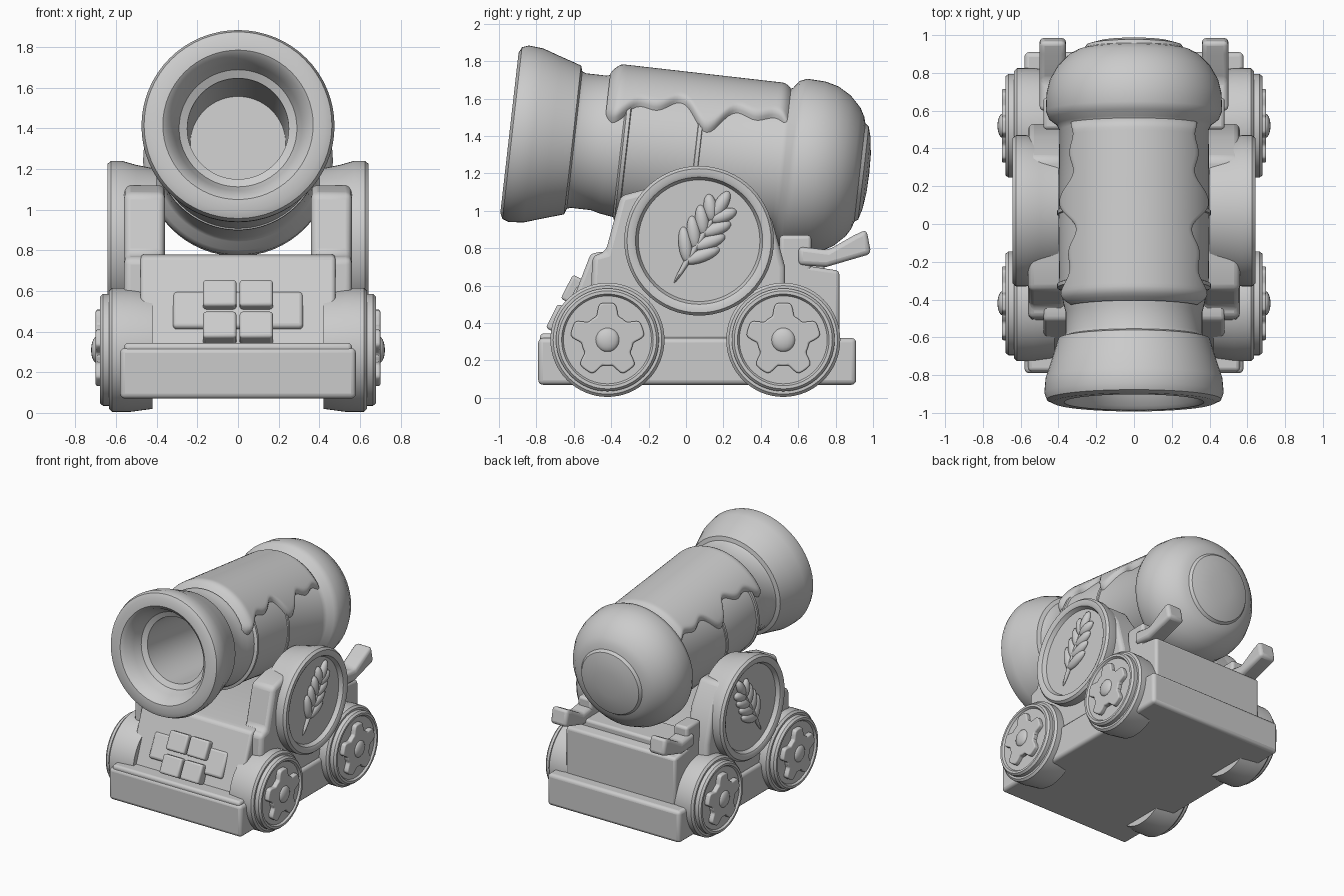
import bpy, bmesh, math
from math import sin, cos, pi, radians

cube = bpy.data.objects.get("Cube")
if cube:
    bpy.data.objects.remove(cube, do_unlink=True)

GREY = (0.6, 0.6, 0.6, 1)
mat = bpy.data.materials.new("plain grey")
mat.use_nodes = True
mat.diffuse_color = GREY
bsdf = mat.node_tree.nodes["Principled BSDF"]
bsdf.inputs["Base Color"].default_value = GREY
bsdf.inputs["Roughness"].default_value = 0.7


def finish(name, bm, bevel=0.0, angle=35):
    bmesh.ops.recalc_face_normals(bm, faces=bm.faces)
    mesh = bpy.data.meshes.new(name)
    bm.to_mesh(mesh)
    bm.free()
    ob = bpy.data.objects.new(name, mesh)
    bpy.context.collection.objects.link(ob)
    mesh.materials.append(mat)
    if bevel:
        mod = ob.modifiers.new("Bevel", "BEVEL")
        mod.width = bevel
        mod.segments = 3
        mod.limit_method = "ANGLE"
    bpy.ops.object.select_all(action="DESELECT")
    ob.select_set(True)
    bpy.context.view_layer.objects.active = ob
    bpy.ops.object.shade_smooth_by_angle(angle=radians(angle))
    return ob


def prism(name, outline, x0, x1, bevel=0.02):
    """Extrude a (y, z) outline from x0 to x1."""
    bm = bmesh.new()
    a = [bm.verts.new((x0, y, z)) for y, z in outline]
    b = [bm.verts.new((x1, y, z)) for y, z in outline]
    bm.faces.new(a)
    bm.faces.new(b)
    for i in range(len(a)):
        j = (i + 1) % len(a)
        bm.faces.new((a[i], a[j], b[j], b[i]))
    return finish(name, bm, bevel)


def box(name, x0, x1, y0, y1, z0, z1, bevel=0.02):
    return prism(name, [(y0, z0), (y1, z0), (y1, z1), (y0, z1)], x0, x1, bevel)


def lathe(name, profile, loc, rot, steps=64):
    """Spin (distance, radius) points about the local y axis."""
    bm = bmesh.new()
    vs = [bm.verts.new((r, t, 0)) for t, r in profile]
    edges = [bm.edges.new(e) for e in zip(vs, vs[1:])]
    bmesh.ops.spin(bm, geom=vs + edges, cent=(0, 0, 0), axis=(0, 1, 0),
                   angle=2 * pi, steps=steps)
    bmesh.ops.remove_doubles(bm, verts=bm.verts, dist=0.0005)
    ob = finish(name, bm)
    ob.location, ob.rotation_euler = loc, rot
    return ob


def blob(name, loc, size, tilt):
    """Stretched ball whose long local y axis is tilted about x."""
    bm = bmesh.new()
    bmesh.ops.create_uvsphere(bm, u_segments=16, v_segments=10, radius=1)
    bmesh.ops.scale(bm, vec=size, verts=bm.verts)
    ob = finish(name, bm)
    ob.location, ob.rotation_euler = loc, (tilt, 0, 0)


# Barrel with flared muzzle, hollow bore, breech band and domed end
PIVOT, TILT = (0, 0, 1.31), (radians(-6.5), 0, 0)
lathe("barrel", [
    (-0.12, 0), (-0.12, 0.235), (-0.78, 0.25), (-0.8, 0.29), (-0.86, 0.315),
    (-0.93, 0.345), (-0.95, 0.37), (-0.95, 0.43), (-0.935, 0.462), (-0.9, 0.475),
    (-0.82, 0.468), (-0.72, 0.435), (-0.64, 0.41), (-0.61, 0.40), (-0.6, 0.37),
    (-0.58, 0.362), (-0.47, 0.362), (-0.42, 0.375), (-0.35, 0.385), (-0.34, 0.395),
    (0, 0.4), (0.5, 0.395), (0.53, 0.41), (0.56, 0.45), (0.6, 0.467),
    (0.7, 0.463), (0.77, 0.445), (0.84, 0.405), (0.9, 0.345), (0.925, 0.30),
    (0.935, 0.265), (0.955, 0.25), (0.972, 0.19), (0.983, 0.1), (0.986, 0)],
    PIVOT, TILT)

# Narrow straps on the barrel
for i, t in enumerate((-0.33, 0.06)):
    lathe(f"barrel_strap_{i}", [(t - 0.02, 0.38), (t - 0.01, 0.407),
                                (t + 0.01, 0.407), (t + 0.02, 0.38)], PIVOT, TILT)

# Draped sleeve with a dripping wavy hem over the top of the barrel
bm = bmesh.new()
NT, NA = 56, 48
grid = []
for i in range(NT + 1):
    u = i / NT
    t = -0.45 + 0.99 * u
    hem = radians(60 + 8 * sin(13 * u + 0.5) + 6 * sin(24 * u + 1))
    row = []
    for k in range(NA + 1):
        w = 2 * k / NA - 1
        a = hem * w
        edge = max(0, (abs(w) - 0.88) / 0.12)
        end = max(0, 1 - min(u, 1 - u) / 0.07)
        r = 0.432 - 0.045 * edge ** 2 - 0.055 * end ** 2
        row.append(bm.verts.new((r * sin(a), t, r * cos(a))))
    grid.append(row)
for p, q in zip(grid, grid[1:]):
    for k in range(NA):
        bm.faces.new((p[k], p[k + 1], q[k + 1], q[k]))
drape = finish("barrel_drape", bm, angle=60)
drape.location, drape.rotation_euler = PIVOT, TILT

# Carriage base and stepped body
box("base", -0.58, 0.58, -0.79, 0.91, 0.07, 0.32, 0.025)
prism("body", [(-0.69, 0.3), (0.82, 0.3), (0.82, 0.68), (0.55, 0.72),
               (-0.46, 0.78), (-0.51, 0.77)], -0.48, 0.48)
box("rear_sill", -0.4, 0.4, 0.45, 0.74, 0.66, 0.74)
box("front_ledge", -0.56, 0.56, -0.78, -0.6, 0.28, 0.345)

# Sloping front plate with a two by two set of blocks
SLOPE = radians(-27)
plate = box("front_band", -0.32, 0.32, -0.03, 0.1, -0.1, 0.1)
plate.location, plate.rotation_euler = (0, -0.6, 0.5), (SLOPE, 0, 0)
for sx in (-1, 1):
    for sz in (-1, 1):
        block = box("front_block", -0.082, 0.082, -0.07, 0.1, -0.072, 0.072, 0.015)
        block.location = (0.09 * sx, -0.615 + 0.04 * sz, 0.485 + 0.078 * sz)
        block.rotation_euler = (SLOPE, 0, 0)

# Side parts, built on both sides
WHEEL_R = 0.29
for s, side in ((1, "left"), (-1, "right")):
    spin = (0, 0, -s * pi / 2)

    # Cheek that cradles the barrel
    prism(f"{side}_cheek", [(-0.52, 0.3), (0.53, 0.3), (0.53, 0.7), (0.46, 0.95),
                            (0.35, 1.12), (-0.2, 1.12), (-0.35, 1.08), (-0.43, 0.78),
                            (-0.5, 0.76)], s * 0.36, s * 0.56, 0.03)

    # Round shield with a raised rim
    lathe(f"{side}_shield", [(0.40, 0), (0.40, 0.36), (0.5, 0.38), (0.57, 0.4),
                             (0.625, 0.4), (0.643, 0.385), (0.643, 0.355),
                             (0.635, 0.34), (0.605, 0.325), (0.605, 0)],
          (0, 0.07, 0.84), spin)

    # Leaf relief: stem, paired leaflets and tip
    ly, lz, lean = -0.06, 0.62, radians(59)
    blob(f"{side}_leaf_stem", (s * 0.61, 0.06, 0.82), (0.022, 0.24, 0.018), lean)
    for k in range(4):
        d = 0.13 + 0.085 * k
        size = 0.1 - 0.008 * k
        for turn in (-1, 1):
            ang = lean + turn * radians(38)
            y = ly + d * cos(lean) + size * 0.85 * cos(ang)
            z = lz + d * sin(lean) + size * 0.85 * sin(ang)
            blob(f"{side}_leaflet", (s * 0.61, y, z), (0.032, size, 0.036), ang)
    blob(f"{side}_leaf_tip", (s * 0.61, 0.185, 1.03), (0.032, 0.085, 0.036), lean)

    # Wheels with a notched flower boss and round hub
    for wy, end in ((-0.42, "front"), (0.52, "rear")):
        loc = (0, wy, 0.31)
        lathe(f"{side}_{end}_wheel", [
            (0.42, 0), (0.42, WHEEL_R), (0.53, WHEEL_R + 0.015), (0.62, WHEEL_R + 0.015),
            (0.635, WHEEL_R), (0.635, 0.275), (0.665, 0.275), (0.68, 0.262),
            (0.68, 0.245), (0.665, 0.235), (0.665, 0)], loc, spin)
        boss = []
        for k in range(100):
            a = 2 * pi * k / 100
            wave = max(-1, min(1, 2 * cos(5 * (a - pi / 2))))
            r = 0.168 + 0.03 * wave
            boss.append((wy + r * cos(a), 0.31 + r * sin(a)))
        prism(f"{side}_{end}_flower", boss, s * 0.64, s * 0.7, 0.01)
        blob(f"{side}_{end}_hub", (s * 0.695, wy, 0.31), (0.028, 0.065, 0.065), 0)

    # Rear lever handle on its mounting block
    box(f"{side}_lever_mount", s * 0.36, s * 0.48, 0.5, 0.67, 0.66, 0.87)
    prism(f"{side}_lever", [(0.6, 0.71), (0.75, 0.70), (0.99, 0.77), (0.965, 0.9),
                            (0.9, 0.87), (0.76, 0.79), (0.6, 0.81)],
          s * 0.36, s * 0.5, 0.025)
